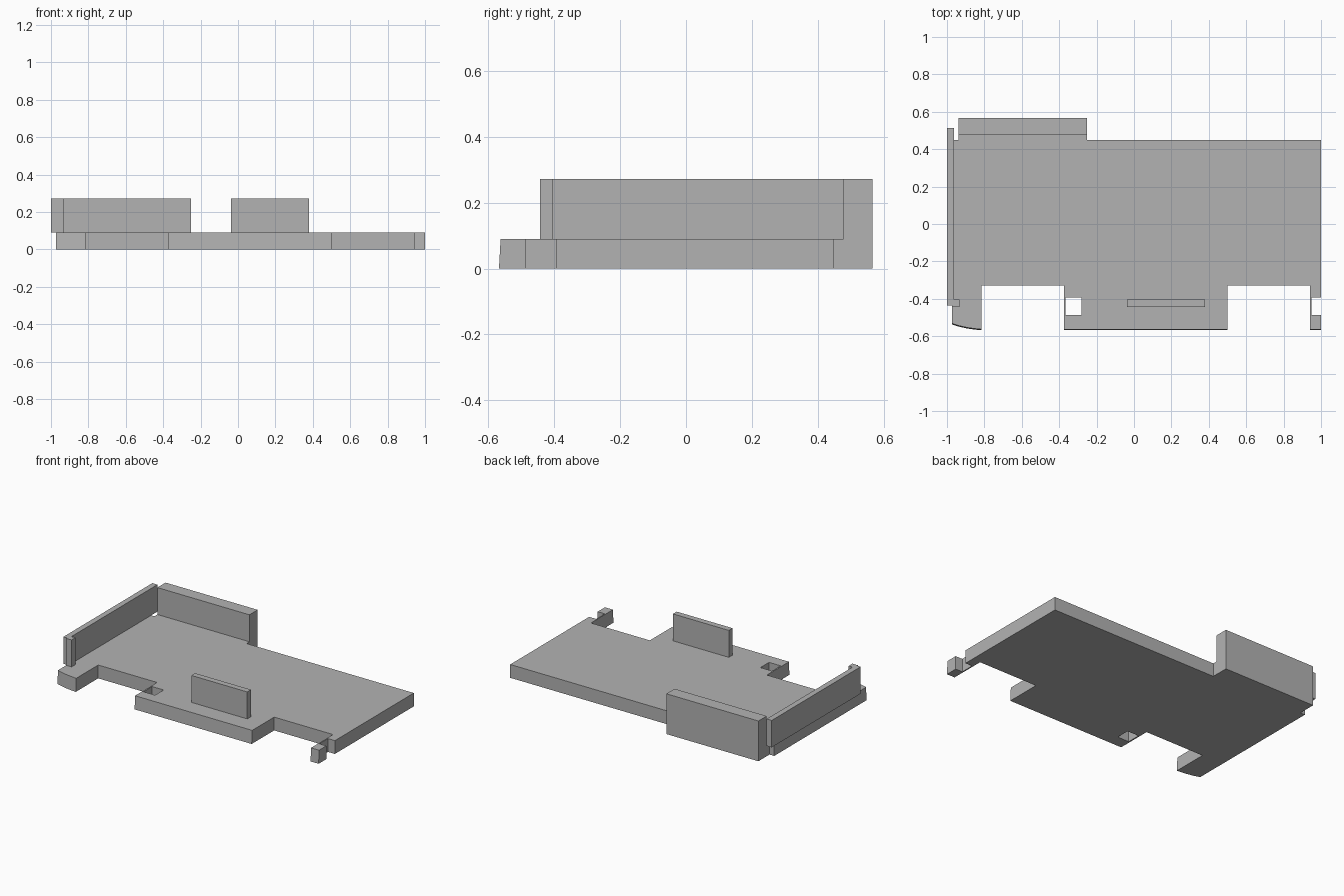
import bpy, bmesh
from mathutils import Vector

if "Cube" in bpy.data.objects:
    bpy.data.objects.remove(bpy.data.objects["Cube"])

grey = bpy.data.materials.new("plain_grey")
grey.diffuse_color = (0.45, 0.45, 0.45, 1)
grey.use_nodes = True
grey.node_tree.nodes["Principled BSDF"].inputs["Base Color"].default_value = grey.diffuse_color

BASE_H = 0.09    # slab thickness
WALL_H = 0.272   # top of every wall


def prism(name, points, sweep):
    """Solid made by sweeping a flat 3D outline along a vector."""
    bm = bmesh.new()
    face = bm.faces.new([bm.verts.new(p) for p in points])
    new = bmesh.ops.extrude_face_region(bm, geom=[face])["geom"]
    bmesh.ops.translate(bm, vec=Vector(sweep),
                        verts=[g for g in new if isinstance(g, bmesh.types.BMVert)])
    bmesh.ops.recalc_face_normals(bm, faces=bm.faces)
    mesh = bpy.data.meshes.new(name)
    bm.to_mesh(mesh)
    bm.free()
    mesh.materials.append(grey)
    obj = bpy.data.objects.new(name, mesh)
    bpy.context.collection.objects.link(obj)
    return obj


def box(name, x0, x1, y0, y1, z0, z1):
    pts = [(x0, y0, z0), (x1, y0, z0), (x1, y1, z0), (x0, y1, z0)]
    return prism(name, pts, (0, 0, z1 - z0))


# Floor slab: curved left corner, two front notches, side notch at the right
BACK, NOTCH, FRONT = 0.448, -0.328, -0.563
outline = [
    (-0.973, BACK), (-0.973, -0.532), (-0.935, -0.544), (-0.895, -0.553),
    (-0.855, -0.559), (-0.815, FRONT), (-0.815, NOTCH),
    (-0.375, NOTCH), (-0.375, FRONT), (0.5, FRONT), (0.5, NOTCH),
    (0.94, NOTCH), (0.94, FRONT), (1.0, FRONT), (1.0, -0.486),
    (0.948, -0.486), (0.948, -0.394), (1.0, -0.394), (1.0, BACK),
]
slab = prism("floor_slab", [(x, y, 0) for x, y in outline], (0, 0, BASE_H))

# Front faces lean out slightly at the bottom
for v in slab.data.vertices:
    if v.co.y < -0.5 and v.co.z < 0.01:
        v.co.y -= 0.005

# Square opening through the front of the slab
cutter = box("opening_cutter", -0.366, -0.28, -0.486, -0.394, -0.1, 0.2)
cutter.hide_render = True
cutter.hide_viewport = True
cut = slab.modifiers.new("opening", "BOOLEAN")
cut.operation = "DIFFERENCE"
cut.solver = "EXACT"
cut.object = cutter

# Back wall with a foot joining the slab
profile = [(BACK, 0), (0.567, 0), (0.567, WALL_H), (0.479, WALL_H),
           (0.479, BASE_H), (BACK, BASE_H)]
prism("back_wall", [(-0.938, y, z) for y, z in profile], (0.688, 0, 0))

# Left wall, its front post and the free-standing front panel
box("left_wall", -1.0, -0.962, -0.436, 0.514, BASE_H, WALL_H)
box("left_post", -0.973, -0.933, -0.444, -0.404, BASE_H, WALL_H)
box("front_panel", -0.037, 0.38, -0.444, -0.404, BASE_H, WALL_H)
